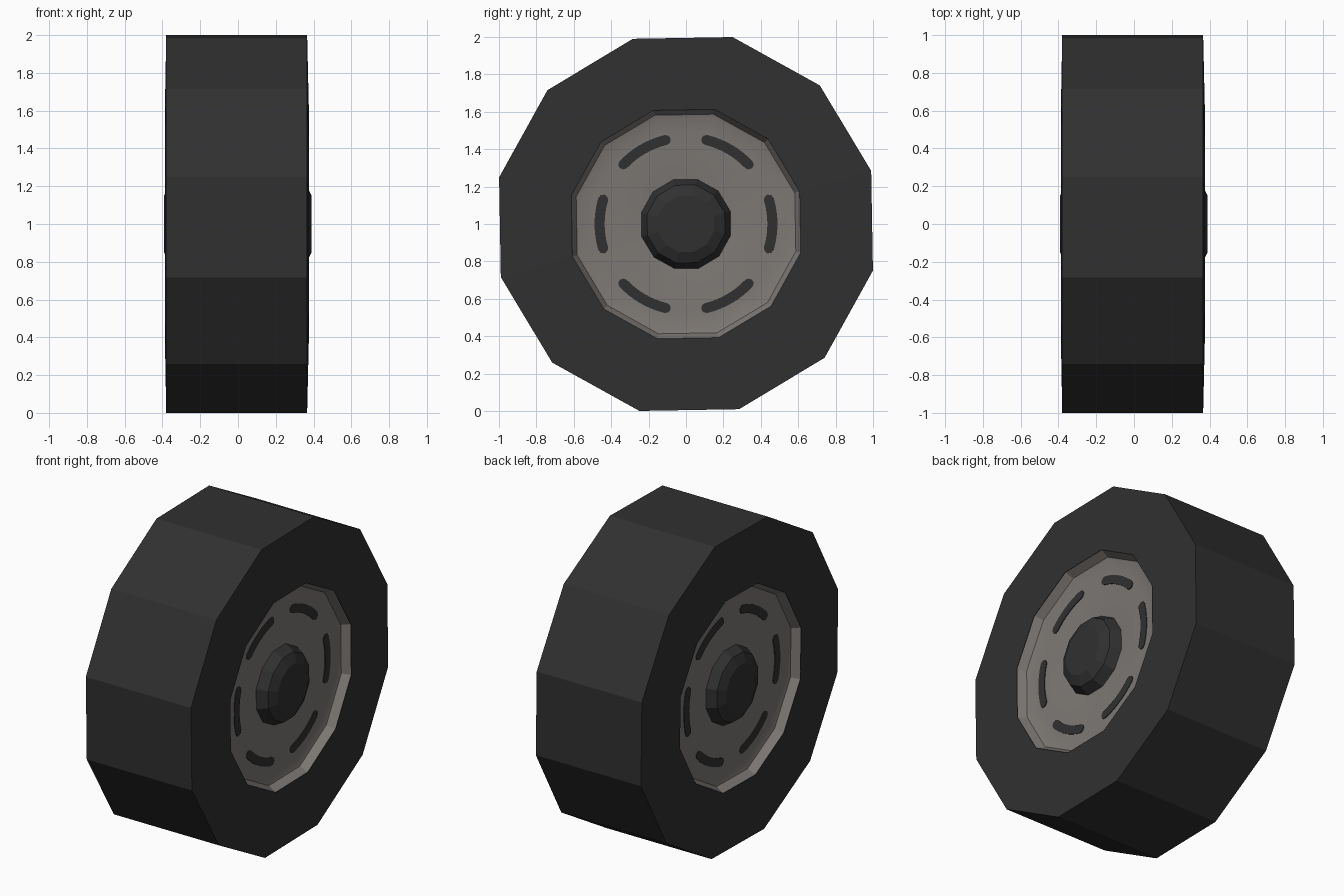
import bpy, bmesh, math

if "Cube" in bpy.data.objects:
    bpy.data.objects.remove(bpy.data.objects["Cube"])

SEG = 12
OFFSET = math.radians(16)


def material(name, rgb):
    m = bpy.data.materials.new(name)
    m.diffuse_color = (*rgb, 1)
    m.use_nodes = True
    m.node_tree.nodes["Principled BSDF"].inputs["Base Color"].default_value = m.diffuse_color
    return m


rubber = material("dark rubber", (0.030, 0.030, 0.030))
metal = material("warm grey metal", (0.205, 0.188, 0.175))


def finish(name, bm, mat, smooth=False):
    bmesh.ops.recalc_face_normals(bm, faces=bm.faces)
    me = bpy.data.meshes.new(name)
    bm.to_mesh(me)
    bm.free()
    me.materials.append(mat)
    for p in me.polygons:
        p.use_smooth = smooth
    ob = bpy.data.objects.new(name, me)
    bpy.context.collection.objects.link(ob)
    return ob


def lathe(name, profile, mat, closed=False, cap=False, smooth=False):
    """Spin (x, radius) points about the wheel axle."""
    bm = bmesh.new()
    rings = []
    for x, r in profile:
        rings.append([bm.verts.new((x, r * math.cos(OFFSET + i * math.tau / SEG),
                                    1 + r * math.sin(OFFSET + i * math.tau / SEG)))
                      for i in range(SEG)])
    pairs = list(zip(rings, rings[1:]))
    if closed:
        pairs.append((rings[-1], rings[0]))
    for a, b in pairs:
        for i in range(SEG):
            j = (i + 1) % SEG
            bm.faces.new((a[i], a[j], b[j], b[i]))
    if cap:
        bm.faces.new(rings[0])
        bm.faces.new(rings[-1])
    return finish(name, bm, mat, smooth)


# tyre: twelve-sided ring with slightly bulging sidewalls
lathe("tyre", [(0.375, 0.632), (0.366, 1.03), (-0.380, 1.03), (-0.387, 0.632)],
      rubber, closed=True)

# rim: lipped dish on both sides, joined into one solid
lathe("rim", [(0.293, 0.20), (0.297, 0.26), (0.309, 0.37), (0.312, 0.50), (0.316, 0.585),
              (0.322, 0.605), (0.375, 0.634),
              (-0.387, 0.634), (-0.334, 0.605), (-0.328, 0.585), (-0.324, 0.50),
              (-0.321, 0.37), (-0.309, 0.26), (-0.305, 0.20)],
      metal, cap=True, smooth=True)
rim = bpy.context.collection.objects["rim"]
bpy.context.view_layer.objects.active = rim
rim.select_set(True)
bpy.ops.object.shade_smooth_by_angle(angle=math.radians(25))

# hub: bevelled cap poking out on both sides
lathe("hub", [(0.390, 0.155), (0.360, 0.215), (0.295, 0.247),
              (-0.305, 0.247), (-0.365, 0.215), (-0.391, 0.155)], rubber, cap=True)

# slots: six rounded curved plates on each dish
RM, HW, SPAN = 0.462, 0.027, math.radians(16.5)


def slots(name, x):
    bm = bmesh.new()
    for k in range(6):
        mid = k * math.tau / 6
        pts = []
        for i in range(9):
            pts.append((RM + HW, mid - SPAN + i * SPAN / 4))
        for t in (45, 0, -45):
            t = math.radians(t)
            pts.append((RM + HW * math.sin(t), mid + SPAN + HW * math.cos(t) / RM))
        for i in range(9):
            pts.append((RM - HW, mid + SPAN - i * SPAN / 4))
        for t in (-45, 0, 45):
            t = math.radians(t)
            pts.append((RM + HW * math.sin(t), mid - SPAN - HW * math.cos(t) / RM))
        f = bm.faces.new([bm.verts.new((x, r * math.cos(a), 1 + r * math.sin(a)))
                          for r, a in pts])
        ext = bmesh.ops.extrude_face_region(bm, geom=[f])
        for v in ext["geom"]:
            if isinstance(v, bmesh.types.BMVert):
                v.co.x -= math.copysign(0.008, x)
    finish(name, bm, rubber)


slots("slots_right", 0.3155)
slots("slots_left", -0.3275)
